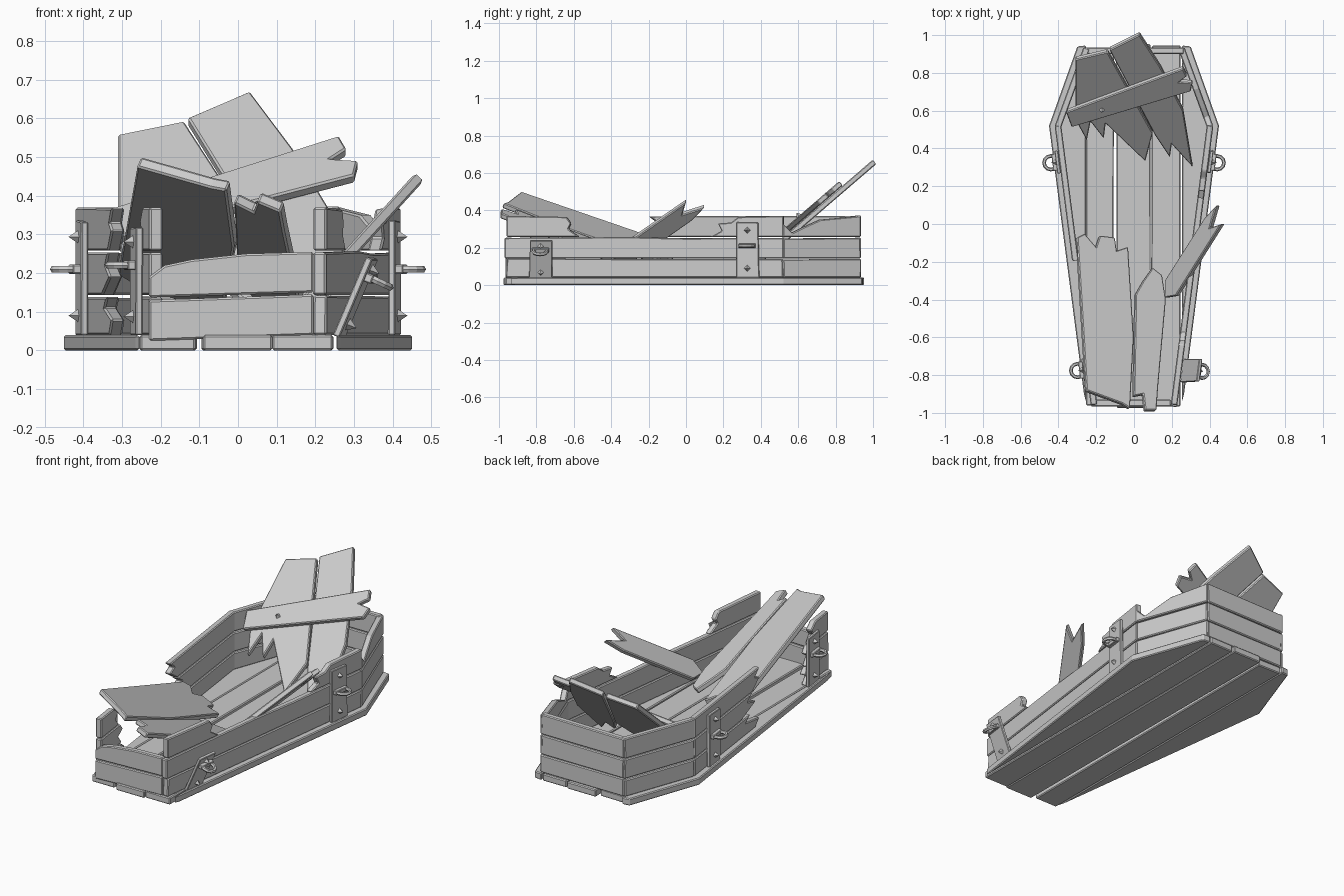
import bpy, bmesh, random
from math import radians
from mathutils import Vector

if "Cube" in bpy.data.objects:
    bpy.data.objects.remove(bpy.data.objects["Cube"])

random.seed(4)


def board(name, pts, o, u, v, thick, mirror=1, bevel=0.005):
    """Extruded flat outline: pts lie in the frame (o, u, v)."""
    o, u, v = Vector(o), Vector(u), Vector(v)
    off = u.cross(v).normalized() * thick
    bm = bmesh.new()
    lo = [o + u * a + v * b for a, b in pts]
    rings = []
    for d in (Vector(), off):
        rings.append([bm.verts.new(((p + d).x * mirror, (p + d).y, (p + d).z)) for p in lo])
    bm.faces.new(rings[0])
    bm.faces.new(rings[1])
    n = len(pts)
    for i in range(n):
        j = (i + 1) % n
        bm.faces.new((rings[0][i], rings[0][j], rings[1][j], rings[1][i]))
    bmesh.ops.recalc_face_normals(bm, faces=bm.faces)
    me = bpy.data.meshes.new(name)
    bm.to_mesh(me)
    bm.free()
    ob = bpy.data.objects.new(name, me)
    bpy.context.collection.objects.link(ob)
    if bevel:
        m = ob.modifiers.new("worn_edges", 'BEVEL')
        m.width, m.segments = bevel, 1
    return ob


def rect(a0, a1, b0, b1, j=0.004):
    r = lambda: random.uniform(-j, j)
    return [(a0 + r(), b0), (a1 + r(), b0), (a1 + r(), b1 + r()), (a0 + r(), b1 + r())]


Z = (0, 0, 1)
ROWS = [(0.04, 0.138), (0.143, 0.253), (0.258, 0.37)]
W = 0.035

# floor planks
for i, (x0, x1, y0, y1) in enumerate([(-.25, -.105, -.96, .93), (-.095, .085, -.975, .955),
                                      (.092, .25, -.965, .94)]):
    board(f"floor_plank_{i}", rect(x0, x1, y0, y1, .006), (0, 0, 0), (1, 0, 0), (0, 1, 0), 0.04)
for s in (1, -1):
    board("floor_side_plank", [(.255, -.94), (.265, -.9), (.45, .52), (.30, .94), (.255, .945)],
          (0, 0, 0), (1, 0, 0), (0, 1, 0), 0.04, s)

# head wall and foot wall
for i, (a, b) in enumerate(ROWS):
    board(f"head_plank_{i}", rect(-.26, .26, a, b), (0, .935, 0), (1, 0, 0), Z, W)
board("foot_plank_0", [(-.23, .025), (.195, .04), (.195, .145), (-.23, .13)], (0, -.965, 0), (1, 0, 0), Z, -W)
board("foot_plank_1", [(-.23, .137), (.195, .15), (.195, .255), (.02, .25), (-.12, .235), (-.19, .22), (-.23, .19)],
      (0, -.965, 0), (1, 0, 0), Z, -W)

# shoulder walls, coordinates along y
SO, SU = (.61, 0, 0), (-.366, 1, 0)
for s in (1, -1):
    for i, (a, b) in enumerate(ROWS):
        p = rect(.52, .935, a, b)
        if s == 1 and i == 2:
            p = [(.52, a), (.935, a), (.935, b), (.72, .35), (.62, .305), (.57, .28), (.52, .33)]
        board(f"shoulder_plank_{i}", p, SO, SU, Z, -W, s)

# long side walls, coordinates along y, with broken ends
LO, LU = (.353, 0, 0), (.129, 1, 0)
right = [
    rect(-.96, .52, *ROWS[0]),
    [(-.97, .143), (.52, .143), (.52, .253), (.0, .25), (-.3, .257), (-.97, .253)],
    [(-.96, .258), (-.57, .258), (-.63, .30), (-.615, .33), (-.64, .365), (-.96, .37)],
    [(.13, .258), (.52, .258), (.52, .37), (.28, .365), (.24, .335), (.17, .33), (.19, .29)],
]
left = [
    [(-.15, .04), (.52, .04), (.52, .138), (-.1, .138), (-.05, .11), (-.2, .08)],
    [(.0, .143), (.52, .143), (.52, .253), (-.12, .253), (-.07, .22), (-.16, .19)],
    [(-.12, .258), (.52, .258), (.52, .37), (-.2, .368), (-.15, .33), (-.2, .31)],
    [(-.96, .04), (-.72, .04), (-.76, .08), (-.7, .11), (-.74, .138), (-.96, .138)],
    [(-.96, .143), (-.73, .143), (-.77, .19), (-.72, .22), (-.75, .253), (-.96, .253)],
    [(-.96, .258), (-.76, .258), (-.8, .30), (-.77, .335), (-.82, .37), (-.96, .37)],
]
for s, planks in ((1, right), (-1, left)):
    for i, p in enumerate(planks):
        board(f"side_plank_{i}", p, LO, LU, Z, -W, s)


# iron plates with pyramid studs, bracket and ring handle
def handle(y, s, h, lean=0.0, ring_z=0.21):
    x = .353 + .129 * y
    v = Vector((lean, 0, 1)).normalized()
    o = Vector((x, y, .04))
    board("handle_plate", rect(-.06, .06, 0, h, .003), o, LU, v, .018, s, .003)
    n = Vector(LU).cross(v).normalized()
    for f in (.17, .86):
        c = o + v * h * f + n * .028
        bpy.ops.mesh.primitive_cone_add(vertices=4, radius1=.02, radius2=0, depth=.03)
        st = bpy.context.object
        st.name = "stud"
        st.location = (c.x * s, c.y, c.z)
        st.rotation_euler = Vector((n.x * s, n.y, n.z)).to_track_quat('Z', 'Y').to_euler()
    c = o + v * (ring_z - .04) + n * .015
    board("ring_bracket", rect(-.045, .045, -.012, .012, 0), c, LU, v, .022, s, .003)
    c += n * .03
    bpy.ops.mesh.primitive_torus_add(major_radius=.036, minor_radius=.01, major_segments=12,
                                     minor_segments=6, location=(c.x * s, c.y, c.z),
                                     rotation=(0, radians(25) * s if lean else 0, 0))
    bpy.context.object.name = "ring_handle"


handle(.33, 1, .295)
handle(.33, -1, .295)
handle(-.77, -1, .28, 0, .22)
handle(-.775, 1, .22, .42, .21)

# broken head half of the lid, propped against the head wall
HO, HU, HV = (0, 0, -.188), (1, 0, 0), (0, 1, .86)
board("lid_head_board_left", [(-.31, .87), (-.14, .91), (.10, .48), (.06, .33), (-.15, .53), (-.16, .45),
                              (-.23, .54), (-.25, .44), (-.31, .55)], HO, HU, HV, -.03)
board("lid_head_board_right", [(-.13, .92), (.03, 1.0), (.14, .83), (.26, .6), (.31, .30), (.2, .42),
                               (.19, .35), (.11, .47)], HO, HU, HV, -.03)
board("lid_batten", [(-.36, .61), (-.33, .53), (.30, .72), (.31, .765), (.24, .77), (.28, .80), (.26, .84)],
      HO, HU, HV, .03)
bpy.ops.mesh.primitive_cone_add(vertices=4, radius1=.022, radius2=0, depth=.03, location=(-.17, .6, .375),
                                rotation=(radians(40), 0, 0))
bpy.context.object.name = "batten_stud"

# broken foot half of the lid, tilted over the foot end
FO, FU, FV = (0, 0, .07), (1, 0, -.42), (0, 1, -.37)
board("lid_foot_board_left", [(-.25, -.88), (-.06, -.95), (-.02, -.975), (0, -.6), (-.03, -.12), (-.09, -.14),
                              (-.10, -.07), (-.18, -.06), (-.2, -.12), (-.26, -.05), (-.30, -.07)],
      FO, FU, FV, -.03)
board("lid_foot_board_right", [(0, -.91), (.05, -.9), (.06, -.985), (.12, -.985), (.13, -.85), (.17, -.4),
                               (.15, -.27), (.1, -.23), (.05, -.3), (.01, -.37)], FO, FU, FV, -.03)

# split slat leaning over the right wall
board("leaning_slat", [(.16, -.39), (.22, -.38), (.46, 0), (.40, -.02), (.435, .1), (.37, .03), (.16, -.3)],
      (0, 0, -.045), (1, 0, 1.1), (0, 1, 0), -.03)
